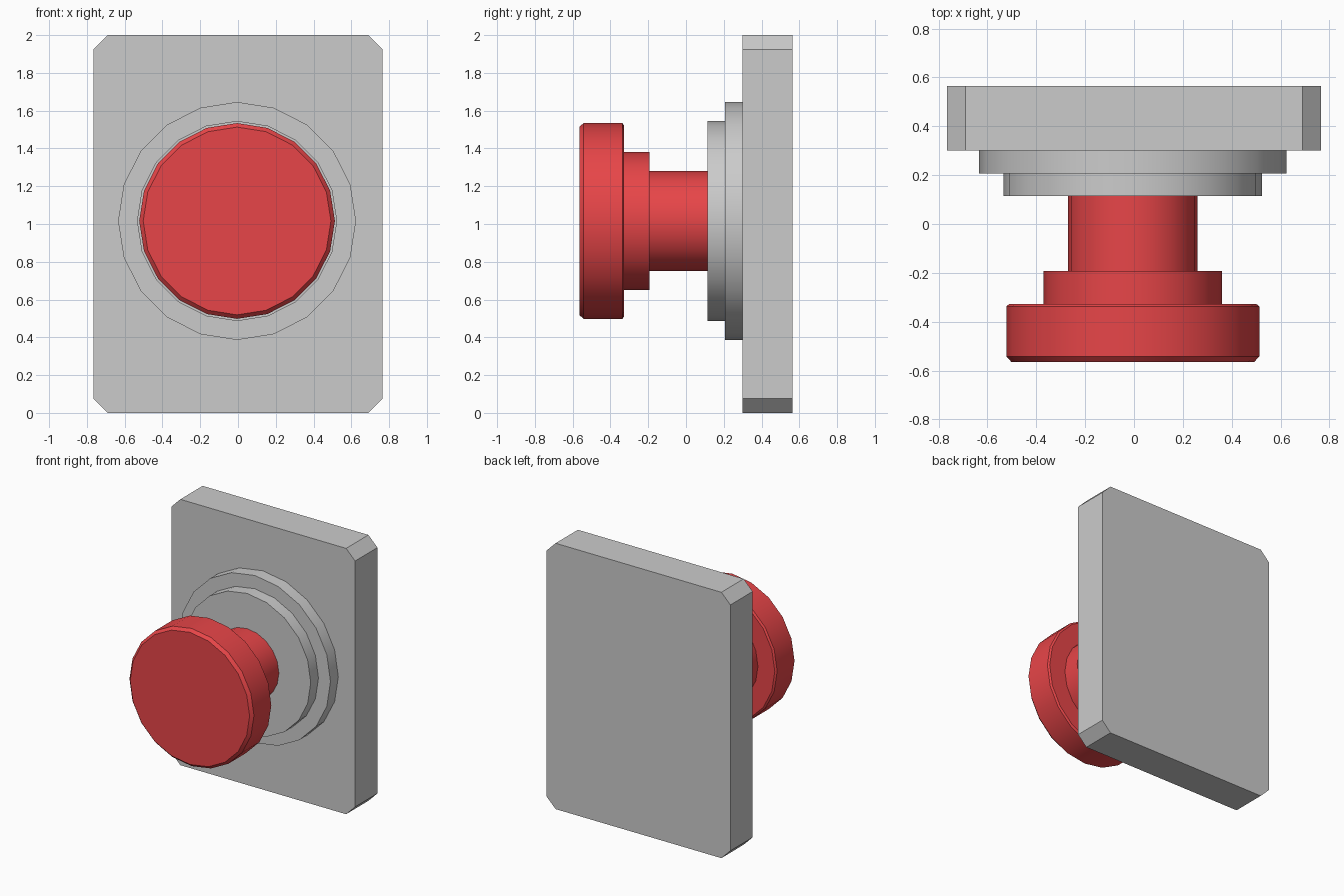
import bpy, bmesh
from math import sin, cos, pi, radians

if "Cube" in bpy.data.objects:
    bpy.data.objects.remove(bpy.data.objects["Cube"])

SIDES = 20
CX, CZ = -0.005, 1.016   # axis of the round parts


def finish(name, bm, mat=None, smooth=False):
    bmesh.ops.recalc_face_normals(bm, faces=bm.faces)
    mesh = bpy.data.meshes.new(name)
    bm.to_mesh(mesh)
    bm.free()
    obj = bpy.data.objects.new(name, mesh)
    bpy.context.collection.objects.link(obj)
    if mat:
        mesh.materials.append(mat)
    if smooth:
        bpy.ops.object.select_all(action='DESELECT')
        obj.select_set(True)
        bpy.context.view_layer.objects.active = obj
        bpy.ops.object.shade_smooth_by_angle(angle=radians(30))
    return obj


def turned(name, profile, mat=None):
    """Closed solid turned about the y direction from (y, radius) points."""
    bm = bmesh.new()
    rings = [[bm.verts.new((CX + r * sin(2 * pi * i / SIDES), y,
                            CZ + r * cos(2 * pi * i / SIDES)))
              for i in range(SIDES)] for y, r in profile]
    for a, b in zip(rings, rings[1:]):
        for i in range(SIDES):
            j = (i + 1) % SIDES
            bm.faces.new((a[i], a[j], b[j], b[i]))
    bm.faces.new(rings[0])
    bm.faces.new(rings[-1])
    return finish(name, bm, mat, smooth=True)


# Back plate: upright slab with its four corners cut off
W, H, C = 0.765, 2.0, 0.075
outline = [(-W + C, 0), (W - C, 0), (W, C), (W, H - C),
           (W - C, H), (-W + C, H), (-W, H - C), (-W, C)]
bm = bmesh.new()
face = bm.faces.new([bm.verts.new((x, 0.30, z)) for x, z in outline])
extruded = bmesh.ops.extrude_face_region(bm, geom=[face], use_keep_orig=True)
verts = [g for g in extruded["geom"] if isinstance(g, bmesh.types.BMVert)]
bmesh.ops.translate(bm, vec=(0, 0.265, 0), verts=verts)
finish("back_plate", bm)

# Stepped collar on the plate
turned("collar", [(0.30, 0.63), (0.207, 0.63), (0.207, 0.53), (0.115, 0.53)])

# Red push button: shaft, shoulder and bevelled head
red = bpy.data.materials.new("red")
red.diffuse_color = (0.8, 0.06, 0.065, 1)
red.use_nodes = True
red.node_tree.nodes["Principled BSDF"].inputs["Base Color"].default_value = red.diffuse_color
turned("push_button", [(0.115, 0.265), (-0.193, 0.265), (-0.193, 0.365),
                       (-0.327, 0.365), (-0.327, 0.505), (-0.337, 0.518),
                       (-0.543, 0.518), (-0.565, 0.497)], red)
